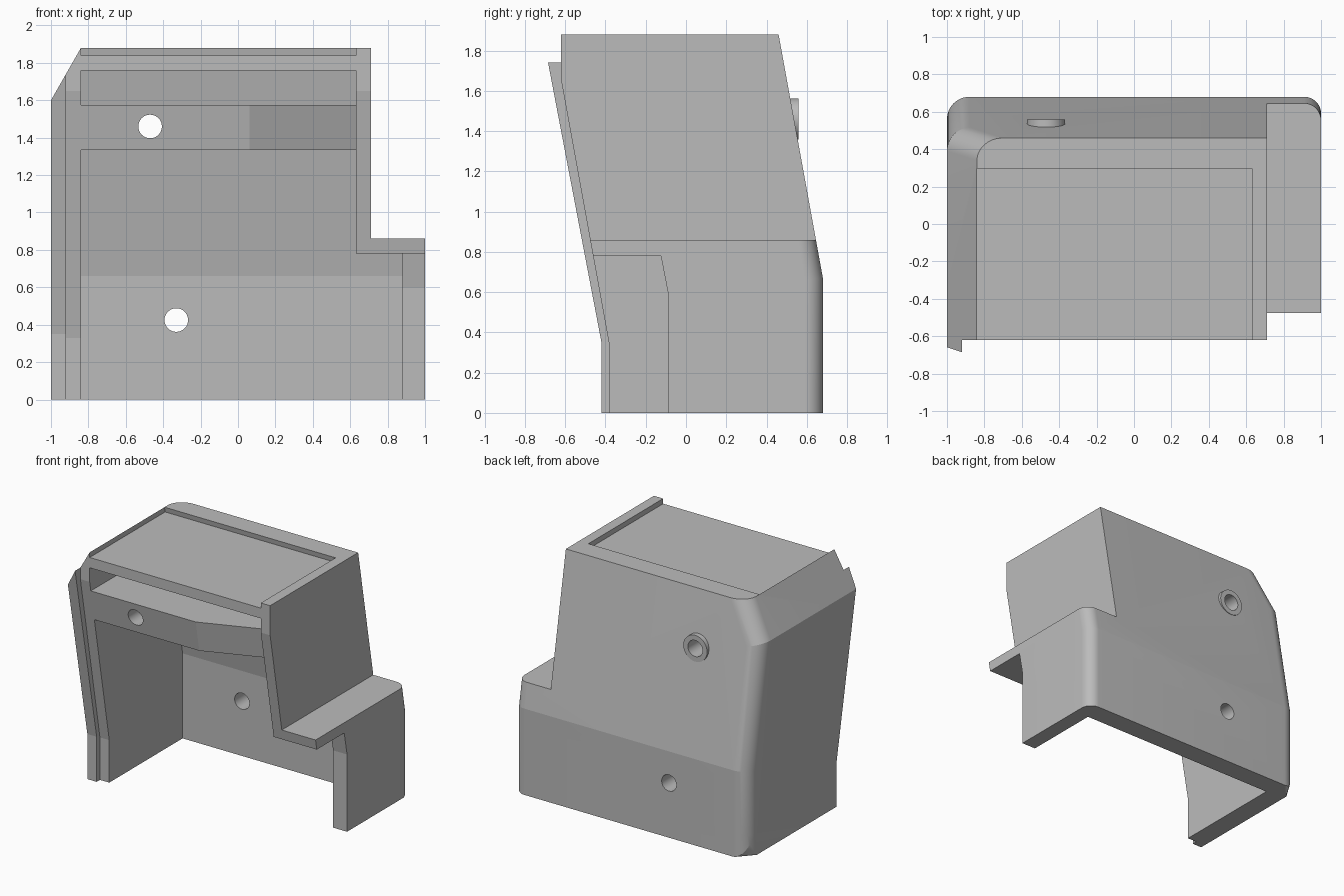
import bpy
import bmesh
from math import radians
from mathutils import Matrix, Vector

old = bpy.data.objects.get("Cube")
if old:
    bpy.data.objects.remove(old, do_unlink=True)

grey = bpy.data.materials.new("plain_grey")
grey.use_nodes = True
grey.diffuse_color = (0.5, 0.5, 0.5, 1)
grey.node_tree.nodes["Principled BSDF"].inputs["Base Color"].default_value = (0.5, 0.5, 0.5, 1)


def finish(name, bm):
    bmesh.ops.recalc_face_normals(bm, faces=bm.faces)
    mesh = bpy.data.meshes.new(name)
    bm.to_mesh(mesh)
    bm.free()
    mesh.materials.append(grey)
    ob = bpy.data.objects.new(name, mesh)
    bpy.context.collection.objects.link(ob)
    return ob


def prism(name, pts, to_3d, a, b):
    """Extrude a 2D outline between a and b; to_3d(u, v, t) places a point."""
    bm = bmesh.new()
    ends = [[bm.verts.new(to_3d(u, v, t)) for u, v in pts] for t in (a, b)]
    for ring in ends:
        bm.faces.new(ring)
    n = len(pts)
    for i in range(n):
        j = (i + 1) % n
        bm.faces.new((ends[0][i], ends[0][j], ends[1][j], ends[1][i]))
    return finish(name, bm)


def side(u, v, t):
    return Vector((t, u, v))


def front(u, v, t):
    return Vector((u, t, v))


def rod(name, x, z, radius, y0, y1):
    bm = bmesh.new()
    turn = Matrix.Translation((x, (y0 + y1) / 2, z)) @ Matrix.Rotation(radians(90), 4, "X")
    bmesh.ops.create_cone(bm, cap_ends=True, segments=48, radius1=radius,
                          radius2=radius, depth=y1 - y0, matrix=turn)
    return finish(name, bm)


def combine(target, tool, operation):
    tool.hide_render = True
    mod = target.modifiers.new("cut", "BOOLEAN")
    mod.operation = operation
    mod.solver = "EXACT"
    mod.object = tool
    bpy.context.view_layer.objects.active = target
    bpy.ops.object.modifier_apply(modifier=mod.name)
    bpy.data.objects.remove(tool, do_unlink=True)


LEAN = 0.182          # backward shift per unit of height
INNER_BACK = 0.52
BEND = 0.66


def inner_y(z):
    return INNER_BACK - max(0, z - BEND) * LEAN


def front_y(z):
    return -0.38 - (z - 0.33) * LEAN


# Leaning body, seen from the side, with the projecting lip on one edge
body = prism("housing", [(-0.38, 0), (-0.38, 0.33), (-0.62, 1.65), (-0.62, 1.88),
                         (0.46, 1.88), (0.68, 0.67), (0.68, 0)], side, -1, 1)
lip = prism("lip", [(-0.42, 0), (-0.42, 0.35), (-0.712, 1.88), (-0.3, 1.88),
                    (-0.2, 0)], side, -1, -0.92)
combine(body, lip, "UNION")

# Front outline: cut-off corner on one side, low step on the other
outline = prism("outline", [(-1, -0.1), (1.1, -0.1), (1.1, 0.86), (0.71, 0.86), (0.71, 2),
                            (-0.771, 2), (-1, 1.6)], front, -1, 1)
combine(body, outline, "INTERSECT")

# Round the rear corner edges
for direction, radius in ((-1, 0.12), (1, 0.09)):
    bm = bmesh.new()
    bm.from_mesh(body.data)
    bm.normal_update()
    edges = []
    for e in bm.edges:
        if len(e.link_faces) != 2 or max(v.co.z for v in e.verts) > 0.9 and direction > 0:
            continue
        normals = [f.normal for f in e.link_faces]
        if max(n.y for n in normals) > 0.9 and max(n.x * direction for n in normals) > 0.7:
            if min(v.co.y for v in e.verts) > 0.3:
                edges.append(e)
    bmesh.ops.bevel(bm, geom=edges, offset=radius, offset_type="OFFSET",
                    segments=12, profile=0.5, affect="EDGES")
    bm.to_mesh(body.data)
    bm.free()


def hollow(name, low, high, x0, x1):
    """Cut a front-opening bay whose rear follows the leaning back wall."""
    pts = [(-1, low), (inner_y(low), low)]
    if low < BEND:
        pts.append((INNER_BACK, BEND))
    pts += [(inner_y(high), high), (-1, high)]
    combine(body, prism(name, pts, side, x0, x1), "DIFFERENCE")


hollow("main_bay", -0.1, 1.335, -0.84, 0.63)
hollow("side_bay", -0.1, 0.78, 0.5, 0.88)
hollow("upper_slot", 1.575, 1.76, -0.84, 0.63)
hollow("top_recess", 1.84, 2, -0.84, 0.63)

# Opening in the front of the stepped side wall
opening = prism("side_opening", [(-1, -0.1), (-0.09, -0.1), (-0.09, 0.6), (-0.125, 0.78),
                                 (-1, 0.78)], side, 0.8, 1.1)
combine(body, opening, "DIFFERENCE")

# Angled half of the shelf front
wedge = prism("shelf_angle", [(-0.04, -0.039), (0.63, 0.22), (0.63, -0.4), (-0.04, -0.4)],
              lambda u, v, t: Vector((u, v + front_y(t), t)), 1.3, 1.6)
combine(body, wedge, "DIFFERENCE")

# Rear boss and the two through holes
combine(body, rod("boss", -0.47, 1.46, 0.102, 0.42, 0.558), "UNION")
for x, z in ((-0.47, 1.46), (-0.33, 0.425)):
    combine(body, rod("hole", x, z, 0.063, -1, 1), "DIFFERENCE")

bpy.ops.object.select_all(action="DESELECT")
body.select_set(True)
bpy.context.view_layer.objects.active = body
bpy.ops.object.shade_smooth_by_angle(angle=radians(9))
